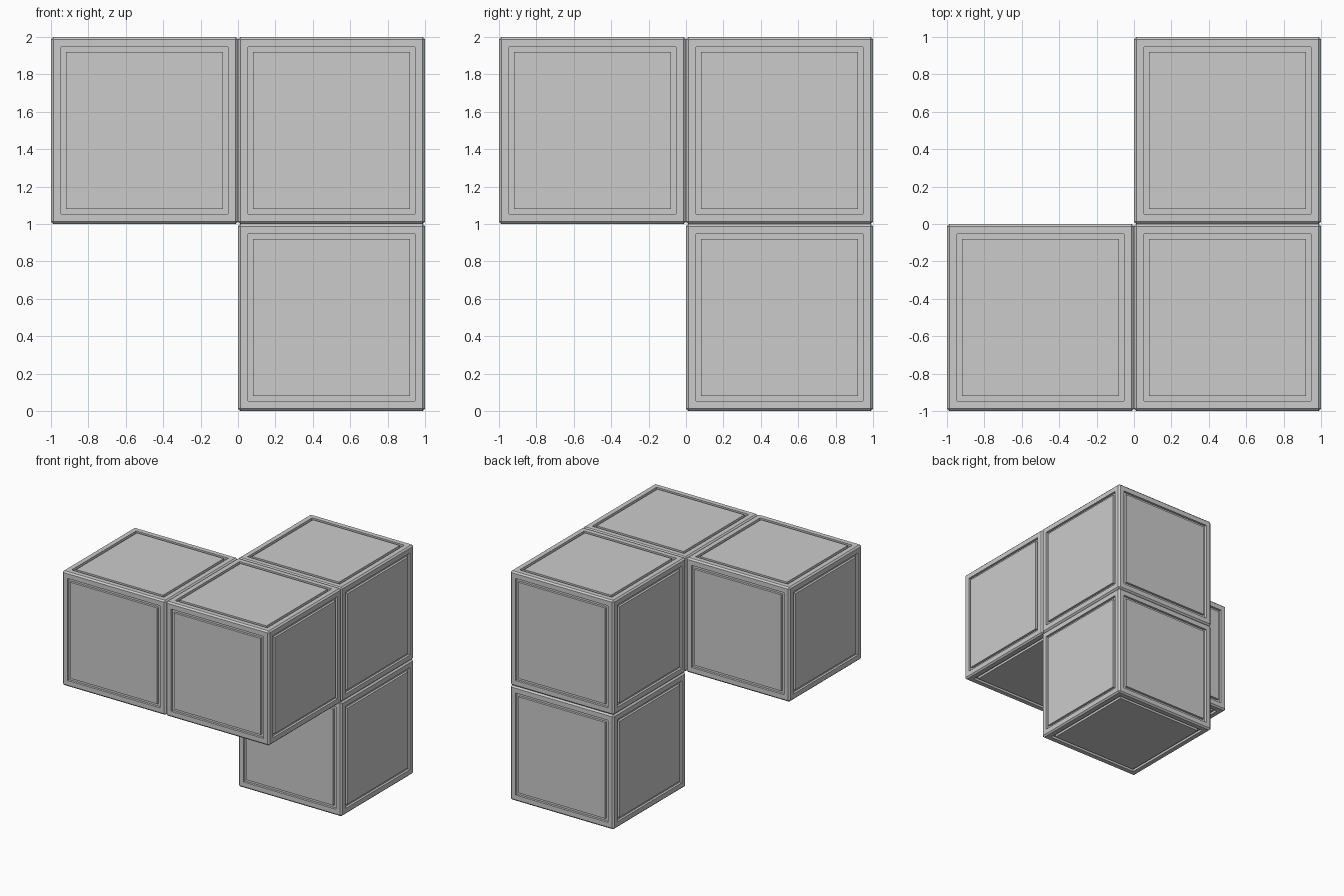
import bpy, bmesh
from mathutils import Vector

if "Cube" in bpy.data.objects:
    bpy.data.objects.remove(bpy.data.objects["Cube"])

BEVEL, FRAME, GROOVE, DEPTH = 0.013, 0.059, 0.036, 0.02


def panelled_cube(name, centre):
    bm = bmesh.new()
    bmesh.ops.create_cube(bm, size=1.0)
    # narrow chamfer on every edge
    bmesh.ops.bevel(bm, geom=bm.edges[:], offset=BEVEL, segments=1,
                    affect='EDGES', profile=0.5)
    # square groove around each of the six panels
    for panel in [f for f in bm.faces if f.calc_area() > 0.5]:
        bmesh.ops.inset_region(bm, faces=[panel], thickness=FRAME)
        ring = bmesh.ops.inset_region(bm, faces=[panel], thickness=GROOVE)["faces"]
        normal = panel.normal.copy()
        out = bmesh.ops.extrude_face_region(bm, geom=ring)["geom"]
        bmesh.ops.delete(bm, geom=ring, context='FACES_ONLY')
        verts = [g for g in out if isinstance(g, bmesh.types.BMVert)]
        bmesh.ops.translate(bm, vec=-normal * DEPTH, verts=verts)
    bmesh.ops.recalc_face_normals(bm, faces=bm.faces[:])
    mesh = bpy.data.meshes.new(name)
    bm.to_mesh(mesh)
    bm.free()
    obj = bpy.data.objects.new(name, mesh)
    obj.location = Vector(centre)
    bpy.context.collection.objects.link(obj)


# L-shaped upper layer with one cube below its back end
panelled_cube("left_cube", (-0.5, -0.5, 1.5))
panelled_cube("corner_cube", (0.5, -0.5, 1.5))
panelled_cube("back_cube", (0.5, 0.5, 1.5))
panelled_cube("lower_cube", (0.5, 0.5, 0.5))
